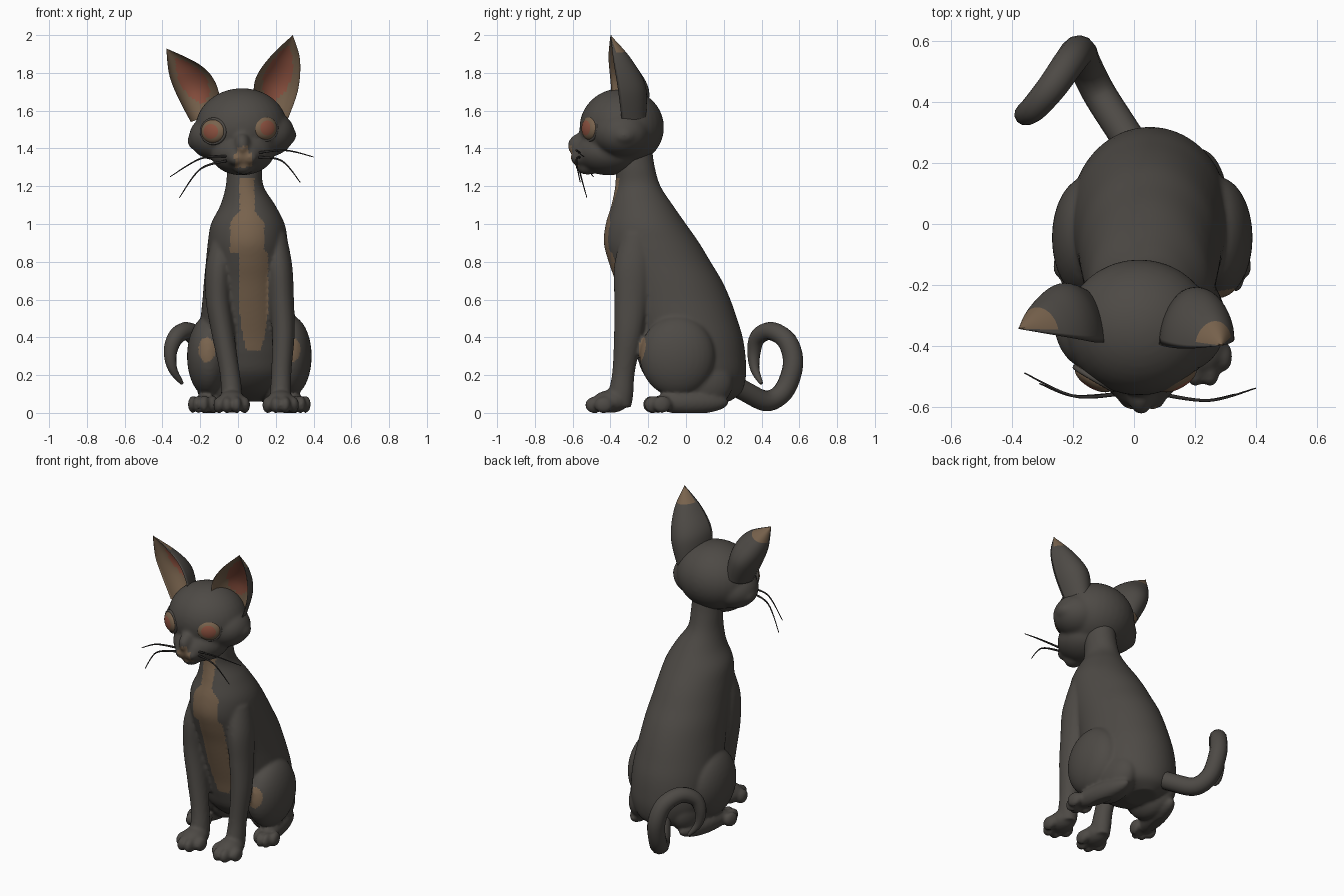
import bpy, bmesh, math
from mathutils import Matrix, Vector

if "Cube" in bpy.data.objects:
    bpy.data.objects.remove(bpy.data.objects["Cube"])


def material(name, rgb):
    m = bpy.data.materials.new(name)
    m.diffuse_color = (*rgb, 1)
    m.use_nodes = True
    m.node_tree.nodes["Principled BSDF"].inputs["Base Color"].default_value = m.diffuse_color
    return m


DARK = material("charcoal skin", (0.075, 0.068, 0.060))
TAN = material("tan skin", (0.19, 0.125, 0.075))
RED = material("reddish brown", (0.27, 0.085, 0.052))
BLACK = material("whisker black", (0.025, 0.023, 0.022))


def make(name, bm, mats=()):
    bmesh.ops.recalc_face_normals(bm, faces=bm.faces)
    me = bpy.data.meshes.new(name)
    bm.to_mesh(me)
    bm.free()
    ob = bpy.data.objects.new(name, me)
    bpy.context.collection.objects.link(ob)
    for m in mats:
        me.materials.append(m)
    me.polygons.foreach_set("use_smooth", [True] * len(me.polygons))
    return ob


def spline(pts, t):
    """Catmull-Rom point on a list of tuples, t in 0..1."""
    n = len(pts) - 1
    i = min(int(t * n), n - 1)
    f = t * n - i
    a, b, c, d = (Vector(pts[min(max(k, 0), n)]) for k in (i - 1, i, i + 1, i + 2))
    return 0.5 * (2 * b + (c - a) * f + (2 * a - 5 * b + 4 * c - d) * f * f
                  + (3 * b - a - 3 * c + d) * f ** 3)


def loft(bm, rings, steps=50, sides=40):
    """Stack of horizontal ellipses: (z, centre x, centre y, rx, ry)."""
    prev = None
    for s in range(steps + 1):
        z, cx, cy, rx, ry = spline(rings, s / steps)
        row = [bm.verts.new((cx + rx * math.cos(k * math.tau / sides),
                             cy + ry * math.sin(k * math.tau / sides), z)) for k in range(sides)]
        if prev:
            for k in range(sides):
                j = (k + 1) % sides
                bm.faces.new((prev[k], prev[j], row[j], row[k]))
        if s in (0, steps):
            bm.faces.new(row)
        prev = row


def blob(bm, c, r, base=Matrix()):
    bmesh.ops.create_uvsphere(bm, u_segments=32, v_segments=20, radius=1,
                              matrix=base @ Matrix.Translation(c) @ Matrix.Diagonal((*r, 1)))


def fuse(ob, voxel, rounds, rule):
    """Melt the overlapping parts into one skin, then colour faces by rule."""
    bpy.context.view_layer.objects.active = ob
    m = ob.modifiers.new("skin", 'REMESH')
    m.mode, m.voxel_size, m.use_smooth_shade = 'VOXEL', voxel, True
    s = ob.modifiers.new("soften", 'SMOOTH')
    s.factor, s.iterations = 0.5, rounds
    for n in ("skin", "soften"):
        bpy.ops.object.modifier_apply(modifier=n)
    me = ob.data
    for v in me.vertices:
        v.co.z = max(v.co.z, 0)
    me.materials.clear()
    me.materials.append(DARK)
    me.materials.append(TAN)
    for p in me.polygons:
        p.use_smooth = True
        p.material_index = int(rule(p.center, p.normal))


# ---------- body: torso and neck ----------
bm = bmesh.new()
profile = [  # z, front y, back y, half width
    (1.40, -0.36, -0.18, 0.085), (1.30, -0.37, -0.165, 0.092), (1.20, -0.375, -0.135, 0.10),
    (1.10, -0.395, -0.07, 0.145), (1.00, -0.425, 0.0, 0.195), (0.90, -0.435, 0.07, 0.212),
    (0.80, -0.41, 0.13, 0.222), (0.70, -0.375, 0.19, 0.232), (0.60, -0.345, 0.235, 0.24),
    (0.50, -0.315, 0.27, 0.25), (0.40, -0.285, 0.30, 0.258), (0.30, -0.26, 0.315, 0.26),
    (0.20, -0.22, 0.318, 0.25), (0.11, -0.12, 0.295, 0.19), (0.06, 0.03, 0.23, 0.08)]
loft(bm, [(z, 0.035 if z > 1.15 else 0.052, (f + b) / 2, w, (b - f) / 2) for z, f, b, w in profile], 70, 56)

# front legs and paws
leg = [(0.95, -0.26, 0.06, 0.08), (0.78, -0.28, 0.07, 0.10), (0.60, -0.29, 0.066, 0.09),
       (0.42, -0.305, 0.06, 0.076), (0.22, -0.33, 0.053, 0.06), (0.10, -0.345, 0.056, 0.066),
       (0.03, -0.35, 0.05, 0.06)]
for xs in ((-0.07, -0.10, -0.105, -0.08, -0.045, -0.033, -0.033),
           (0.195, 0.217, 0.23, 0.24, 0.23, 0.226, 0.226)):
    loft(bm, [(z, x, y, rx, ry) for x, (z, y, rx, ry) in zip(xs, leg)])
    x = xs[-1]
    blob(bm, (x, -0.40, 0.06), (0.075, 0.095, 0.06))
    for dx, y in ((-0.068, -0.435), (-0.025, -0.485), (0.025, -0.485), (0.068, -0.435)):
        blob(bm, (x + dx, y, 0.042), (0.029, 0.05, 0.044))

# thighs, and hind feet splayed outwards
for s in (-1, 1):
    blob(bm, (0.06 + s * 0.215, -0.045, 0.30), (0.115, 0.2, 0.215))
    blob(bm, (0.06 + s * 0.15, 0.06, 0.16), (0.10, 0.19, 0.15))
    F = Matrix.Translation((0.06 + s * 0.215, 0.01, 0)) @ Matrix.Rotation(s * 0.2, 4, 'Z')
    blob(bm, (0, 0.01, 0.055), (0.06, 0.21, 0.062), F)
    for dx, y in ((-0.054, -0.15), (-0.019, -0.19), (0.019, -0.19), (0.054, -0.15)):
        blob(bm, (dx, y, 0.045), (0.026, 0.05, 0.046), F)


def body_rule(c, n):
    d = (abs(c.x - 0.06) - 0.225) / 0.045
    if d * d + ((c.z - 0.335) / 0.065) ** 2 < 1 and -0.27 < c.y < -0.05 and n.y < -0.3:
        return True                                   # knee patches
    if not 0.33 < c.z < 1.24 or n.y > -0.2:
        return False
    if c.z > 0.85:                                    # throat stripe widening to the chest
        w = 0.038 + 0.052 * min(1, max(0, (1.07 - c.z) / 0.06))
        return abs(c.x - 0.048) < w
    return abs(c.x - 0.083) < 0.033 + 0.042 * min(1, (c.z - 0.33) / 0.2) ** 0.6


fuse(make("body", bm), 0.0105, 4, body_rule)

# ---------- head, slightly tilted ----------
H = Matrix.Translation((0.018, -0.34, 1.5)) @ Matrix.Rotation(math.radians(-3.5), 4, 'Y')
bm = bmesh.new()
blob(bm, (0, 0, 0.012), (0.243, 0.224, 0.207), H)           # skull
blob(bm, (0, -0.07, -0.12), (0.17, 0.18, 0.122), H)         # jaw
blob(bm, (0, -0.175, -0.13), (0.11, 0.09, 0.08), H)         # muzzle
blob(bm, (0, -0.185, -0.085), (0.05, 0.102, 0.075), H)      # nose bridge
blob(bm, (0, -0.18, -0.195), (0.055, 0.065, 0.045), H)      # chin
for s in (-1, 1):
    blob(bm, (s * 0.13, 0.0, -0.03), (0.15, 0.15, 0.125), H)         # cheek
    blob(bm, (s * 0.205, 0.01, -0.045), (0.085, 0.08, 0.06), H)      # cheek point
    blob(bm, (s * 0.035, -0.225, -0.15), (0.045, 0.046, 0.04), H)    # whisker pad
HI = H.inverted()


def head_rule(c, n):
    p = HI @ c
    w = 0.03 if p.z > -0.125 else 0.046
    return p.y < -0.17 and -0.2 < p.z < -0.09 and abs(p.x) < w


fuse(make("head", bm), 0.010, 11, head_rule)

# ---------- eyes and eyelids ----------
for s, side in ((-1, "left"), (1, "right")):
    M = (H @ Matrix.Translation((s * 0.137 - 0.012, -0.167, 0.0))
         @ Vector((s * 0.5, -0.86, 0.0)).to_track_quat('Z', 'Y').to_matrix().to_4x4())
    bm = bmesh.new()
    bmesh.ops.create_uvsphere(bm, u_segments=36, v_segments=28, radius=1)
    for f in bm.faces:
        c = f.calc_center_median()
        f.material_index = int(c.z > 0 and math.hypot(c.x, c.y) < 0.6)
    bm.transform(M @ Matrix.Diagonal((0.071, 0.063, 0.034, 1)))
    make(side + "_eye", bm, (TAN, RED))
    bpy.ops.mesh.primitive_torus_add(major_segments=36, minor_segments=10,
                                     major_radius=0.072, minor_radius=0.009)
    lid = bpy.context.object
    lid.name = side + "_eyelid"
    lid.data.transform(M @ Matrix.Diagonal((1.0, 0.9, 1, 1)))
    lid.data.materials.append(DARK)
    bpy.ops.object.shade_smooth()


# ---------- ears: cupped shells ----------
def ear(name, inner, outer, depths):
    bm = bmesh.new()
    nv, nu = 28, 24
    grids = []
    for k in (1.0, 0.78):
        g = []
        for i in range(nv + 1):
            v = i / nv
            a, b, d = spline(inner, v), spline(outer, v), spline(depths, v)[0]
            g.append([bm.verts.new(a.lerp(b, (1 - math.cos(math.pi * j / nu)) / 2)
                      + Vector((0, max(d, 0.004) * k * math.sin(math.pi * j / nu), 0)))
                      for j in range(nu + 1)])
        grids.append(g)
    for side, g in enumerate(grids):
        for i in range(nv):
            for j in range(nu):
                q = (g[i][j], g[i][j + 1], g[i + 1][j + 1], g[i + 1][j])
                f = bm.faces.new(q if side else q[::-1])
                v, u = (i + 0.5) / nv, (j + 0.5) / nu
                if side:   # reddish oval inside a tan border
                    f.material_index = 2 if ((v - 0.5) / 0.32) ** 2 + ((u - 0.47) / 0.23) ** 2 < 1 else 1
                else:      # tan patch on the back of the tip
                    f.material_index = int(v > 0.75 and 0.1 < u < 0.9)
    bmesh.ops.remove_doubles(bm, verts=bm.verts, dist=0.0005)
    make(name, bm, (DARK, TAN, RED))


depth = [(0.15, 0), (0.165, 0), (0.105, 0), (0.0, 0)]
ear("right_ear",
    [(0.085, -0.385, 1.60), (0.09, -0.40, 1.76), (0.17, -0.41, 1.885), (0.29, -0.40, 2.0)],
    [(0.262, -0.34, 1.55), (0.318, -0.36, 1.71), (0.328, -0.385, 1.87), (0.29, -0.40, 2.0)], depth)
ear("left_ear",
    [(-0.08, -0.385, 1.60), (-0.12, -0.39, 1.75), (-0.205, -0.375, 1.845), (-0.38, -0.345, 1.93)],
    [(-0.25, -0.34, 1.54), (-0.318, -0.335, 1.67), (-0.364, -0.34, 1.79), (-0.38, -0.345, 1.93)], depth)


# ---------- tail and whiskers: tapered tubes ----------
def tube(name, pts, r0, r1, mat, power=1.0):
    cu = bpy.data.curves.new(name, 'CURVE')
    cu.dimensions, cu.bevel_depth, cu.bevel_resolution, cu.use_fill_caps = '3D', 1, 4, True
    sp = cu.splines.new('POLY')
    n = 48
    sp.points.add(n)
    for i, p in enumerate(sp.points):
        t = i / n
        p.co = (*spline(pts, t), 1)
        p.radius = r0 + (r1 - r0) * t ** power
    sp.use_smooth = True
    cu.materials.append(mat)
    ob = bpy.data.objects.new(name, cu)
    bpy.context.collection.objects.link(ob)
    bpy.ops.object.select_all(action='DESELECT')
    ob.select_set(True)
    bpy.context.view_layer.objects.active = ob
    bpy.ops.object.convert(target='MESH')


tube("tail", [(0.02, 0.22, 0.17), (-0.045, 0.32, 0.11), (-0.115, 0.43, 0.063), (-0.16, 0.52, 0.12),
              (-0.18, 0.567, 0.26), (-0.21, 0.535, 0.38), (-0.27, 0.45, 0.433), (-0.33, 0.38, 0.40),
              (-0.358, 0.36, 0.32), (-0.345, 0.365, 0.23), (-0.295, 0.40, 0.155)],
     0.055, 0.008, DARK, 4)
for name, pts in {
    "left_upper_whisker": [(-0.06, -0.56, 1.36), (-0.2, -0.565, 1.345), (-0.36, -0.49, 1.25)],
    "left_lower_whisker": [(-0.06, -0.56, 1.335), (-0.2, -0.565, 1.29), (-0.31, -0.525, 1.14)],
    "right_upper_whisker": [(0.09, -0.56, 1.375), (0.25, -0.58, 1.39), (0.40, -0.54, 1.355)],
    "right_lower_whisker": [(0.09, -0.56, 1.355), (0.23, -0.58, 1.335), (0.33, -0.56, 1.22)],
}.items():
    tube(name, pts, 0.007, 0.002, BLACK)
